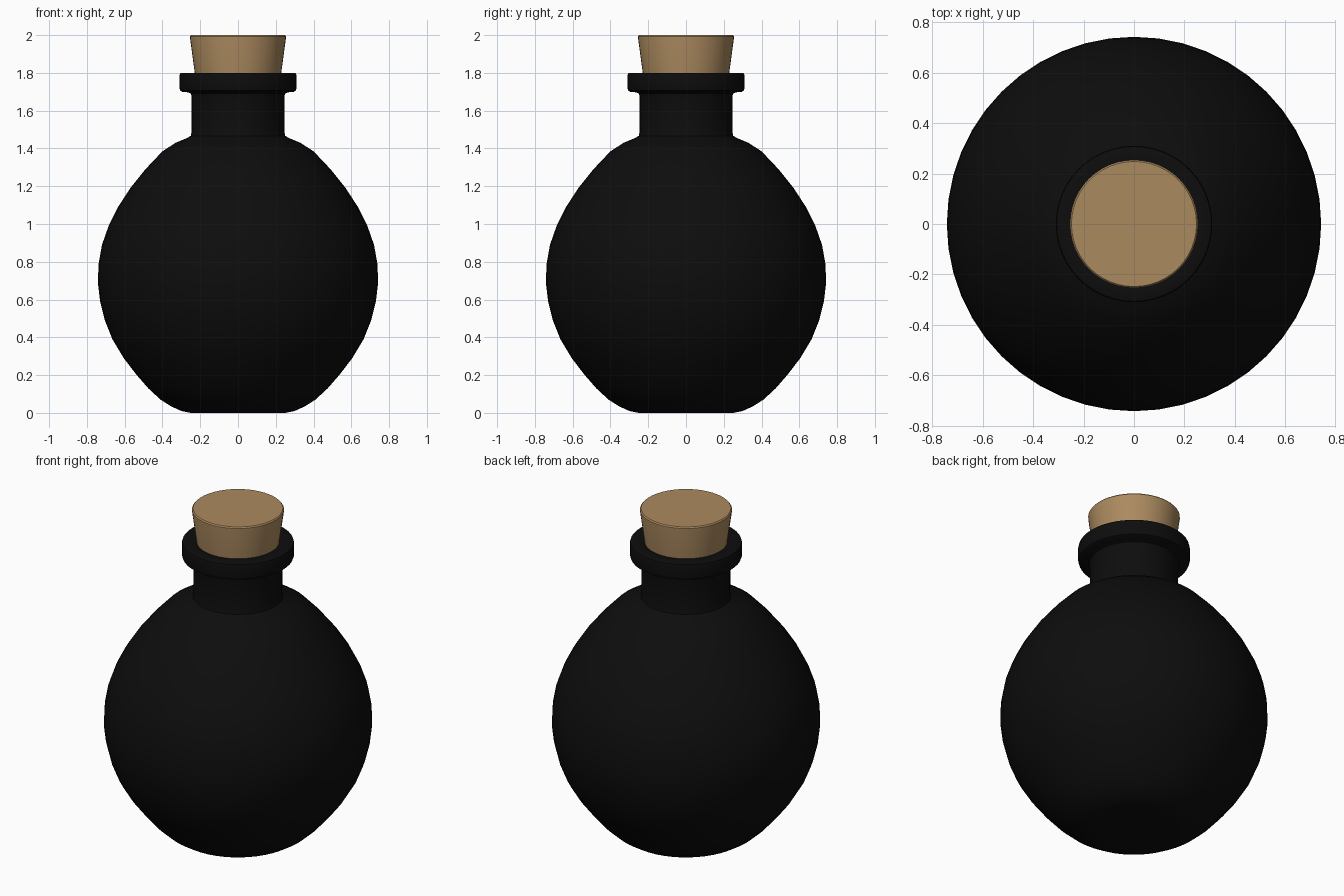
import bpy, math

if "Cube" in bpy.data.objects:
    bpy.data.objects.remove(bpy.data.objects["Cube"])


def material(name, rgb):
    m = bpy.data.materials.new(name)
    m.diffuse_color = (*rgb, 1)
    m.use_nodes = True
    m.node_tree.nodes["Principled BSDF"].inputs["Base Color"].default_value = m.diffuse_color
    return m


def lathe(name, profile, mat, sides=48, angle=40):
    """Revolve (radius, height) points around z; radius 0 gives a pole."""
    verts, rings, faces = [], [], []
    for r, z in profile:
        n = 1 if r == 0 else sides
        rings.append([len(verts) + i for i in range(n)])
        verts += [(r * math.cos(2 * math.pi * i / sides),
                   r * math.sin(2 * math.pi * i / sides), z) for i in range(n)]
    for a, b in zip(rings, rings[1:]):
        for i in range(sides):
            j = (i + 1) % sides
            f = [a[i % len(a)], a[j % len(a)], b[j % len(b)], b[i % len(b)]]
            faces.append(list(dict.fromkeys(f)))
    mesh = bpy.data.meshes.new(name)
    mesh.from_pydata(verts, [], faces)
    mesh.materials.append(mat)
    ob = bpy.data.objects.new(name, mesh)
    bpy.context.collection.objects.link(ob)
    bpy.ops.object.select_all(action='DESELECT')
    ob.select_set(True)
    bpy.context.view_layer.objects.active = ob
    bpy.ops.object.shade_smooth_by_angle(angle=math.radians(angle))
    return ob


black = material("black_glass", (0.004, 0.004, 0.004))
tan = material("cork_tan", (0.41, 0.255, 0.115))

# Bottle: flat base, round belly, straight neck, rolled lip, mouth
bottle = [(0, 0), (0.25, 0), (0.30, 0.01), (0.355, 0.035), (0.41, 0.07),
          (0.475, 0.13), (0.54, 0.205), (0.605, 0.29), (0.665, 0.39),
          (0.705, 0.49), (0.73, 0.59), (0.742, 0.69), (0.738, 0.79),
          (0.72, 0.89), (0.685, 0.99), (0.635, 1.09), (0.57, 1.19),
          (0.49, 1.29), (0.40, 1.385), (0.33, 1.43), (0.27, 1.455),
          (0.25, 1.467), (0.245, 1.49), (0.245, 1.675), (0.25, 1.69),
          (0.265, 1.697), (0.295, 1.70), (0.306, 1.707), (0.31, 1.72),
          (0.31, 1.785), (0.307, 1.797), (0.30, 1.80), (0.235, 1.80),
          (0.215, 1.79), (0.21, 1.60)]
lathe("bottle", bottle, black)

# Tapered cork stopper, seated in the mouth
cork = [(0, 1.60), (0.205, 1.60), (0.229, 1.80), (0.254, 1.985),
        (0.254, 1.993), (0.248, 2.0), (0, 2.0)]
lathe("cork", cork, tan)
